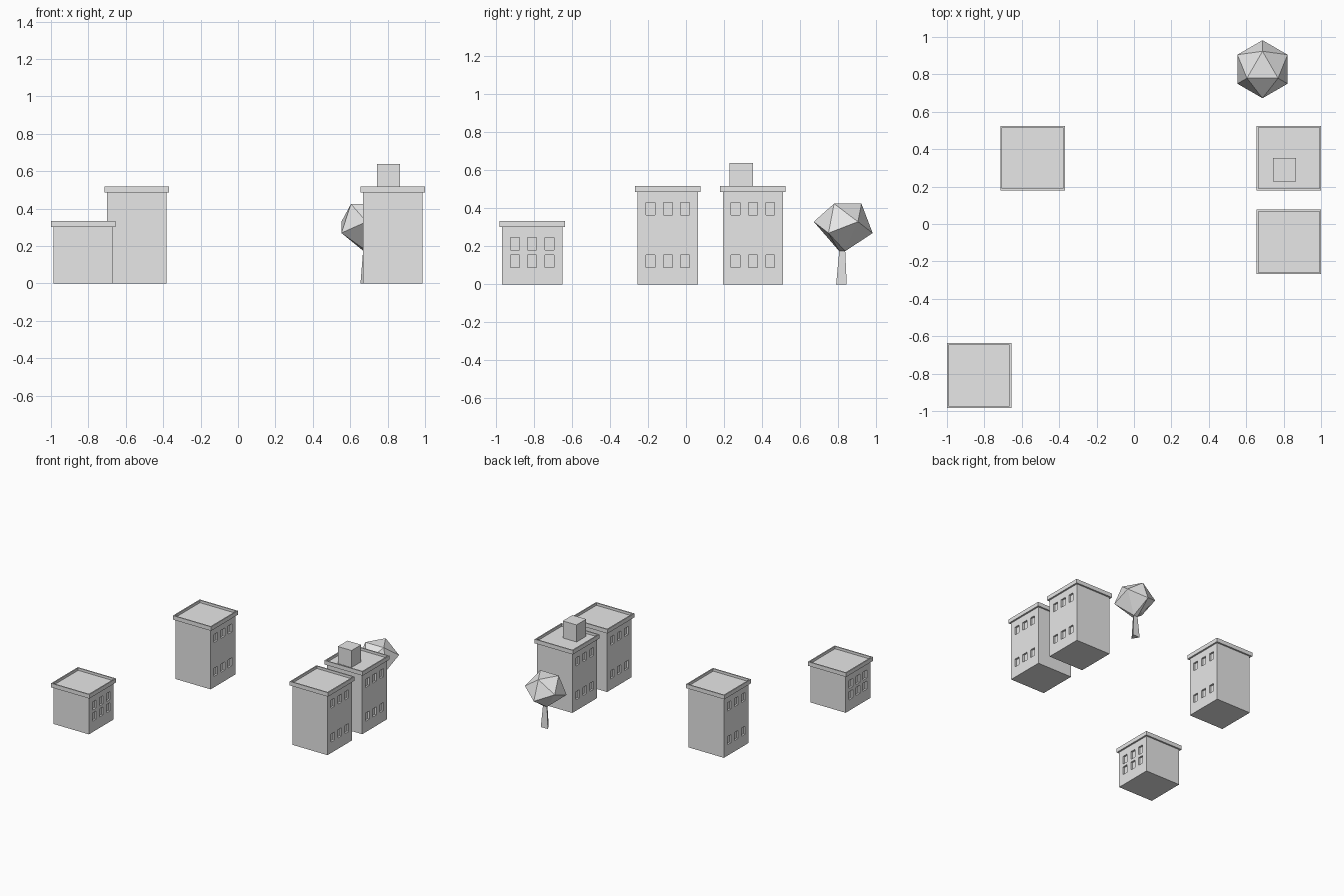
import bpy
import bmesh
from math import cos, sin, radians
from mathutils import Vector, Matrix

cube = bpy.data.objects.get("Cube")
if cube:
    bpy.data.objects.remove(cube, do_unlink=True)

grey = bpy.data.materials.new("light grey")
grey.use_nodes = True
grey.diffuse_color = (0.8, 0.8, 0.8, 1)
grey.node_tree.nodes["Principled BSDF"].inputs["Base Color"].default_value = (0.8, 0.8, 0.8, 1)

BODY, ROOF = 0.159, 0.1725          # half widths
ROOF_H, ROOF_SINK = 0.033, 0.02
WIN_W, WIN_H, WIN_PITCH, WIN_DEPTH = 0.047, 0.066, 0.091, 0.015


def finish(name, bm):
    bmesh.ops.recalc_face_normals(bm, faces=bm.faces)
    mesh = bpy.data.meshes.new(name)
    bm.to_mesh(mesh)
    bm.free()
    mesh.materials.append(grey)
    obj = bpy.data.objects.new(name, mesh)
    bpy.context.collection.objects.link(obj)
    return obj


def box(x, y, z0, z1, half):
    bm = bmesh.new()
    size = Matrix.Diagonal((2 * half, 2 * half, z1 - z0, 1))
    bmesh.ops.create_cube(bm, size=1, matrix=Matrix.Translation((x, y, (z0 + z1) / 2)) @ size)
    return bm


def building(name, x, y, height, rows):
    # body with recessed windows on both x sides
    bm = box(x, y, 0, height, BODY)
    columns = [y + i * WIN_PITCH for i in (-1, 0, 1)]
    cuts = [((0, c + s * WIN_W / 2, 0), (0, 1, 0)) for c in columns for s in (-1, 1)]
    cuts += [((0, 0, r + s * WIN_H / 2), (0, 0, 1)) for r in rows for s in (-1, 1)]
    for point, normal in cuts:
        bmesh.ops.bisect_plane(bm, geom=bm.verts[:] + bm.edges[:] + bm.faces[:],
                               plane_co=point, plane_no=normal)
    bm.normal_update()

    def is_window(face):
        c = face.calc_center_median()
        return (abs(face.normal.x) > 0.9
                and any(abs(c.y - col) < 0.01 for col in columns)
                and any(abs(c.z - row) < 0.01 for row in rows))

    panes = [f for f in bm.faces if is_window(f)]
    bmesh.ops.inset_individual(bm, faces=panes, thickness=0, depth=0)
    for f in panes:
        inward = Vector((-WIN_DEPTH if f.normal.x > 0 else WIN_DEPTH, 0, 0))
        bmesh.ops.translate(bm, vec=inward, verts=f.verts[:])
    finish(name + "_body", bm)

    # overhanging roof with a raised rim
    bm = box(x, y, height, height + ROOF_H, ROOF)
    bm.normal_update()
    top = max(bm.faces, key=lambda f: f.calc_center_median().z)
    bmesh.ops.inset_region(bm, faces=[top], thickness=ROOF - BODY)
    edge = bmesh.ops.extrude_discrete_faces(bm, faces=[top])["faces"][0]
    bmesh.ops.translate(bm, vec=(0, 0, -ROOF_SINK), verts=edge.verts[:])
    finish(name + "_roof", bm)


LOW, HIGH, TALL = 0.122, 0.398, 0.486
building("small_house", -0.8275, -0.81, 0.301, (LOW, 0.213))
building("left_block", -0.5415, 0.3525, TALL, (LOW, HIGH))
building("back_block", 0.8275, 0.3525, TALL, (LOW, HIGH))
building("front_block", 0.8275, -0.0955, TALL, (LOW, HIGH))

# rooftop box
finish("rooftop_box", box(0.804, 0.29, TALL + ROOF_H - ROOF_SINK, 0.638, 0.062))

# tree: faceted crown pinched at the bottom and drawn down into a trunk
bm = bmesh.new()
centre = Vector((0.687, 0.8275, 0.3))
for radius, z, start in ((0.096, 0.125, 90), (0.155, 0.03, 30),
                         (0.155, -0.03, 90), (0.021, -0.125, 30)):
    for i in range(3):
        a = radians(start + 120 * i)
        bm.verts.new(centre + Vector((radius * cos(a), radius * sin(a), z)))
bmesh.ops.convex_hull(bm, input=bm.verts[:])
bm.normal_update()
bottom = min(bm.faces, key=lambda f: f.calc_center_median().z)
foot = bmesh.ops.extrude_discrete_faces(bm, faces=[bottom])["faces"][0]
for v in foot.verts:
    v.co.xy = centre.xy + (v.co.xy - centre.xy) * 1.77
    v.co.z = 0
finish("tree", bm)
